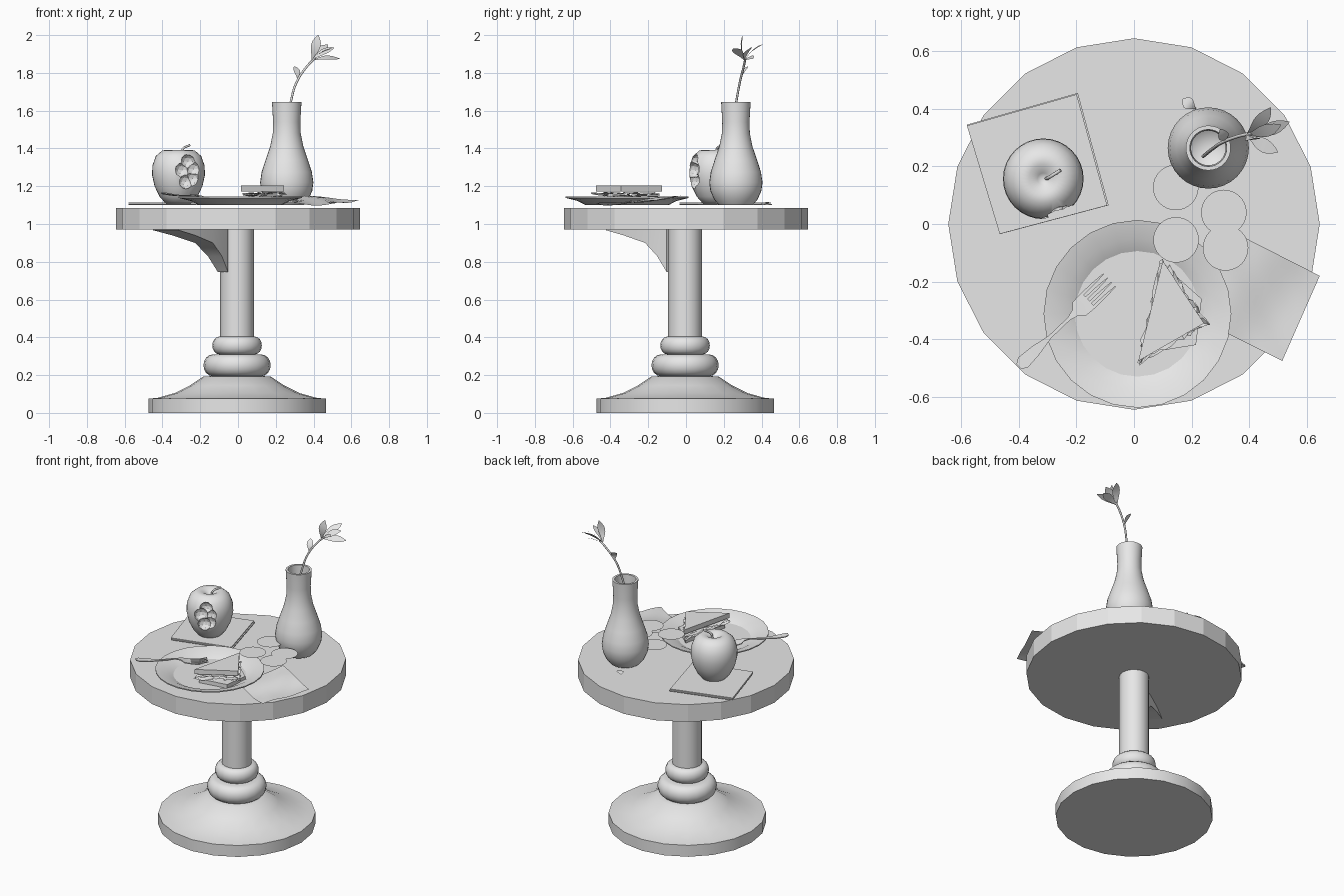
import bpy, bmesh, math, random
from mathutils import Vector

random.seed(4)
cube = bpy.data.objects.get("Cube")
if cube:
    bpy.data.objects.remove(cube, do_unlink=True)

grey = bpy.data.materials.new("plain_grey")
grey.use_nodes = True
grey.diffuse_color = (0.8, 0.8, 0.8, 1)
grey.node_tree.nodes["Principled BSDF"].inputs["Base Color"].default_value = (0.8, 0.8, 0.8, 1)


def finish(name, bm, smooth=35, recalc=True):
    """Turn a bmesh into a named, shaded object."""
    if recalc:
        bmesh.ops.recalc_face_normals(bm, faces=bm.faces)
    mesh = bpy.data.meshes.new(name)
    bm.to_mesh(mesh)
    bm.free()
    mesh.materials.append(grey)
    obj = bpy.data.objects.new(name, mesh)
    bpy.context.collection.objects.link(obj)
    bpy.ops.object.select_all(action='DESELECT')
    obj.select_set(True)
    bpy.context.view_layer.objects.active = obj
    if smooth:
        bpy.ops.object.shade_smooth_by_angle(angle=math.radians(smooth))
    return obj


def lathe(name, profile, x, y, sides=32, smooth=35):
    """Spin (radius, height) points around a vertical axis."""
    bm = bmesh.new()
    verts = [bm.verts.new((r, 0, z)) for r, z in profile]
    edges = [bm.edges.new(pair) for pair in zip(verts, verts[1:])]
    bmesh.ops.spin(bm, geom=verts + edges, cent=(0, 0, 0), axis=(0, 0, 1),
                   angle=2 * math.pi, steps=sides)
    bmesh.ops.remove_doubles(bm, verts=bm.verts, dist=0.0005)
    bmesh.ops.translate(bm, verts=bm.verts, vec=(x, y, 0))
    return finish(name, bm, smooth)


def slab(name, corners, z0, z1):
    """Extrude a flat outline upward."""
    bm = bmesh.new()
    face = bm.faces.new([bm.verts.new((x, y, z0)) for x, y in corners])
    new = bmesh.ops.extrude_face_region(bm, geom=[face])["geom"]
    for v in new:
        if isinstance(v, bmesh.types.BMVert):
            v.co.z = z1
    return finish(name, bm, 0)


def ribbon(name, points, widths, side, thick=0.0, top=None):
    """Strip of varying half width; optionally thickened or filled up to a height."""
    bm = bmesh.new()
    side = Vector(side).normalized()
    rows = [[bm.verts.new(Vector(p) + side * w * s) for s in (-1, 0, 1)]
            for p, w in zip(points, widths)]
    for a, b in zip(rows, rows[1:]):
        for i in range(2):
            bm.faces.new((a[i], a[i + 1], b[i + 1], b[i]))
    if thick or top:
        new = bmesh.ops.extrude_face_region(bm, geom=bm.faces[:])["geom"]
        for v in new:
            if isinstance(v, bmesh.types.BMVert):
                v.co.z = top if top else v.co.z + thick
    return finish(name, bm)


def leaf(name, start, tip, width):
    a, b = Vector(start), Vector(tip)
    d = b - a
    side = d.cross(Vector((0.3, -0.4, 1)))
    bow = side.cross(d).normalized() * 0.012
    steps = [i / 8 for i in range(9)]
    pts = [a + d * t + bow * math.sin(math.pi * t) for t in steps]
    ribbon(name, pts, [width * math.sin(math.pi * t ** 1.4) + 0.0015 for t in steps], side)


def tube(name, points, radius):
    curve = bpy.data.curves.new(name, 'CURVE')
    curve.dimensions = '3D'
    curve.bevel_depth = radius
    curve.bevel_resolution = 2
    curve.use_fill_caps = True
    spline = curve.splines.new('BEZIER')
    spline.bezier_points.add(len(points) - 1)
    for bp, p in zip(spline.bezier_points, points):
        bp.co = p
        bp.handle_left_type = bp.handle_right_type = 'AUTO'
    curve.materials.append(grey)
    bpy.context.collection.objects.link(bpy.data.objects.new(name, curve))


# Table: top, turned pedestal, bracket
lathe("table_top", [(0, 0.97), (0.645, 0.97), (0.645, 1.085), (0, 1.085)], 0, 0, 20, 15)
rings = []
for z_mid, half, r_in, r_out in ((0.252, 0.057, 0.13, 0.178), (0.357, 0.047, 0.095, 0.131)):
    for k in range(9):
        a = math.pi * (k / 8 - 0.5)
        rings.append((r_in + (r_out - r_in) * math.cos(a), z_mid + half * math.sin(a)))
lathe("pedestal", [(0, 0), (0.47, 0), (0.47, 0.075), (0.42, 0.08), (0.33, 0.105),
                   (0.25, 0.145), (0.18, 0.192)] + rings + [(0.089, 0.405), (0.089, 0.975)],
      -0.005, -0.005, 20)
out = Vector((-0.72, -0.66, 0))
ribbon("bracket", [out * r + Vector((0, 0, z)) for r, z in
                   ((0.53, 0.967), (0.4, 0.94), (0.25, 0.9), (0.17, 0.83), (0.11, 0.745))],
       [0.1, 0.09, 0.07, 0.055, 0.04], (-out.y, out.x, 0), top=0.97)

# Vase with a sprig
lathe("vase", [(0, 1.1), (0.09, 1.1), (0.115, 1.13), (0.135, 1.175), (0.141, 1.22), (0.133, 1.275),
               (0.112, 1.34), (0.088, 1.41), (0.074, 1.48), (0.072, 1.54), (0.078, 1.645),
               (0.064, 1.645), (0.06, 1.54), (0.06, 1.46), (0.08, 1.38), (0, 1.3)],
      0.258, 0.264, 32, 50)
tube("sprig_stem", [(0.24, 0.235, 1.45), (0.278, 0.265, 1.64), (0.31, 0.285, 1.75),
                    (0.37, 0.307, 1.84), (0.41, 0.315, 1.88)], 0.006)
fork_point = (0.39, 0.31, 1.865)
for i, tip in enumerate(((0.425, 0.3, 2.0), (0.475, 0.405, 1.95), (0.51, 0.345, 1.935),
                         (0.54, 0.355, 1.875), (0.5, 0.25, 1.93))):
    leaf(f"sprig_leaf_{i}", fork_point, tip, 0.024)
leaf("sprig_small_leaf", (0.315, 0.29, 1.765), (0.3, 0.33, 1.835), 0.018)
leaf("fallen_leaf", (0.215, 0.4, 1.1), (0.17, 0.435, 1.105), 0.02)

# Apple with a bite
ax, ay = -0.315, 0.157
apple = lathe("apple", [(0, 1.115), (0.03, 1.102), (0.065, 1.105), (0.1, 1.145), (0.127, 1.2),
                        (0.14, 1.26), (0.138, 1.31), (0.12, 1.36), (0.085, 1.39),
                        (0.05, 1.392), (0.02, 1.372), (0, 1.36)], ax, ay, 32, 60)
for dx, dz, r in ((0, 0.055, 0.04), (0.03, 0.015, 0.045), (-0.03, 0.01, 0.042),
                  (0.025, -0.035, 0.042), (-0.012, -0.05, 0.04)):
    bm = bmesh.new()
    bmesh.ops.create_icosphere(bm, subdivisions=2, radius=r)
    bmesh.ops.translate(bm, verts=bm.verts, vec=(-0.265 + dx, 0.035 + abs(dz) * 0.2, 1.275 + dz))
    cutter = finish("bite_cutter", bm, 0)
    cutter.hide_render = True
    cut = apple.modifiers.new("bite", 'BOOLEAN')
    cut.operation = 'DIFFERENCE'
    cut.object = cutter
    bpy.context.view_layer.objects.active = apple
    bpy.ops.object.modifier_apply(modifier=cut.name)
    bpy.data.objects.remove(cutter, do_unlink=True)
tube("apple_stem", [(ax + 0.01, ay, 1.36), (ax + 0.02, ay + 0.005, 1.395),
                    (ax + 0.06, ay + 0.03, 1.418)], 0.006)

# Folded napkin under the apple
square = [(-0.58, 0.345), (-0.195, 0.455), (-0.088, 0.065), (-0.465, -0.035)]
slab("napkin_lower_fold", square, 1.1, 1.105)
slab("napkin_upper_fold", [(x * 0.99 - 0.006, y * 0.99) for x, y in square], 1.108, 1.114)

# Plate
lathe("plate", [(0, 1.1), (0.22, 1.1), (0.262, 1.122), (0.326, 1.138), (0.326, 1.145),
                (0.262, 1.13), (0.218, 1.107), (0, 1.107)], 0.012, -0.312, 24, 25)

# Sandwich: two bread slices with ruffled filling
triangle = [(0.1, -0.128), (0.243, -0.345), (0.015, -0.476)]
slab("bread_top", triangle, 1.172, 1.203)
slab("bread_bottom", [(0.1, -0.14), (0.235, -0.26), (0.215, -0.42), (0.03, -0.45)], 1.11, 1.135)
centre = sum((Vector((x, y, 0)) for x, y in triangle), Vector()) / 3
for name, z in (("lettuce", 1.163), ("ham", 1.152), ("cheese", 1.142)):
    bm = bmesh.new()
    rim = []
    for i in range(3):
        a, b = (Vector((*triangle[k % 3], 0)) for k in (i, i + 1))
        for k in range(12):
            p = centre + (a.lerp(b, k / 12) - centre) * random.uniform(0.9, 1.18)
            rim.append(bm.verts.new((p.x, p.y, z + random.uniform(-0.009, 0.009))))
    hub = bm.verts.new((centre.x, centre.y, z))
    for a, b in zip(rim, rim[1:] + rim[:1]):
        bm.faces.new((hub, a, b))
    finish(name, bm)

# Fork resting on the plate rim
along = Vector((0.724, 0.69, 0))
across = Vector((-0.69, 0.724, 0))
base = Vector((-0.4, -0.495, 0))
handle = ((0, 0.012, 1.162), (0.02, 0.024, 1.158), (0.08, 0.019, 1.15), (0.15, 0.006, 1.147),
          (0.24, 0.006, 1.15), (0.27, 0.014, 1.145), (0.29, 0.033, 1.135), (0.335, 0.036, 1.125))
ribbon("fork_handle", [base + along * s + Vector((0, 0, z)) for s, w, z in handle],
       [w for s, w, z in handle], across, 0.006)
for i in range(4):
    root = base + across * (i - 1.5) * 0.02
    ribbon(f"fork_tine_{i}", [root + along * s + Vector((0, 0, z)) for s, z in
                              ((0.33, 1.125), (0.385, 1.122), (0.435, 1.13))],
           [0.0055, 0.005, 0.002], across, 0.005)

# Crumpled cloth tucked beside the plate
bm = bmesh.new()
bmesh.ops.create_grid(bm, x_segments=12, y_segments=12, size=0.5)
c00, c10, c11, c01 = (Vector(c) for c in ((0.215, -0.325, 1.105), (0.515, -0.475, 1.105),
                                          (0.645, -0.18, 1.125), (0.35, -0.03, 1.15)))
for v in bm.verts:
    u, w = v.co.x + 0.5, v.co.y + 0.5
    v.co = c00.lerp(c10, u).lerp(c01.lerp(c11, u), w)
    v.co.z += 0.009 * math.sin(7 * u + 3 * w) * math.sin(5 * w + 1)
finish("cloth", bm)

# Thin discs
for i, (x, y) in enumerate(((0.145, 0.127), (0.312, 0.04), (0.146, -0.055), (0.318, -0.083))):
    bm = bmesh.new()
    bmesh.ops.create_circle(bm, cap_ends=True, segments=32, radius=0.079)
    bmesh.ops.translate(bm, verts=bm.verts, vec=(x, y, 1.19))
    finish(f"thin_disc_{i}", bm, 0, False)
